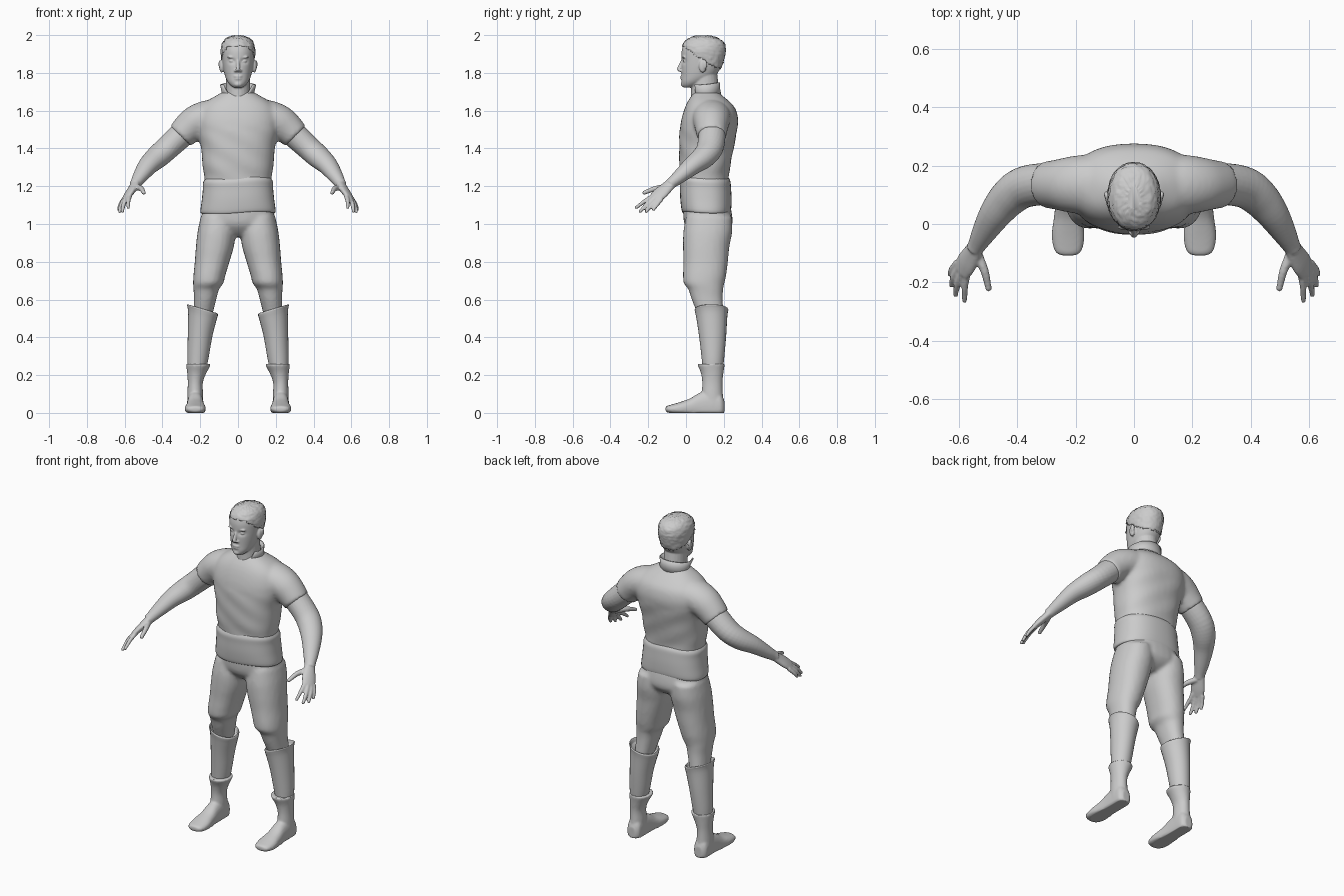
import bpy, bmesh, math, random
from mathutils import Vector, Matrix

random.seed(4)
grey = bpy.data.materials.new("grey")
grey.diffuse_color = (0.6, 0.6, 0.6, 1)


def spline(rows, n):
    """Smoothly interpolate rows of numbers."""
    out = []
    for i in range(len(rows) - 1):
        p = [rows[max(0, min(len(rows) - 1, i + k))] for k in (-1, 0, 1, 2)]
        for s in range(n):
            t = s / n
            out.append([b + .5 * t * (c - a + t * (2*a - 5*b + 4*c - d + t * (3*(b - c) + d - a)))
                        for a, b, c, d in zip(*p)])
    return out + [list(rows[-1])]


def loft(bm, rows, axes=None, ref=(0, 0, 1), sides=24, power=2.0, n=4, cap=True):
    """Skin rings (x, y, z, radius a, radius b) along a path."""
    rows = spline(rows, n)
    ctr = [Vector(r[:3]) for r in rows]
    rings = []
    for i, r in enumerate(rows):
        if axes:
            a, b = Vector(axes[0]), Vector(axes[1])
        else:
            t = (ctr[min(i + 1, len(ctr) - 1)] - ctr[max(i - 1, 0)]).normalized()
            a = t.cross(Vector(ref)).normalized()
            b = a.cross(t)
        ring = []
        for k in range(sides):
            w = 2 * math.pi * k / sides
            c, s = math.cos(w), math.sin(w)
            c, s = (math.copysign(abs(v) ** (2 / power), v) for v in (c, s))
            ring.append(bm.verts.new(ctr[i] + a * c * r[3] + b * s * r[4]))
        rings.append(ring)
    for p, q in zip(rings, rings[1:]):
        for k in range(sides):
            bm.faces.new((p[k], p[k-1], q[k-1], q[k]))
    if cap:
        bm.faces.new(rings[0])
        bm.faces.new(rings[-1][::-1])


def boxes(rows):
    """Rows (z, x0, x1, y0, y1) to ring rows."""
    return [((a + b) / 2, (c + d) / 2, z, (b - a) / 2, (d - c) / 2) for z, a, b, c, d in rows]


def centred(rows):
    return boxes([(z, -w, w, c, d) for z, w, c, d in rows])


def ball(bm, pos, size):
    bmesh.ops.create_icosphere(bm, subdivisions=3, radius=1,
                               matrix=Matrix.Translation(pos) @ Matrix.Diagonal((*size, 1)))


def mirror(bm):
    dup = bmesh.ops.duplicate(bm, geom=bm.verts[:] + bm.edges[:] + bm.faces[:])["geom"]
    for v in dup:
        if isinstance(v, bmesh.types.BMVert):
            v.co.x *= -1


def finish(bm, name, voxel=0, smooth=3, thick=0):
    bmesh.ops.recalc_face_normals(bm, faces=bm.faces)
    me = bpy.data.meshes.new(name)
    bm.to_mesh(me)
    bm.free()
    ob = bpy.data.objects.new(name, me)
    bpy.context.collection.objects.link(ob)
    me.materials.append(grey)
    me.polygons.foreach_set("use_smooth", [True] * len(me.polygons))
    if thick:
        ob.modifiers.new("thickness", "SOLIDIFY").thickness = thick
    if voxel:
        m = ob.modifiers.new("blend", "REMESH")
        m.mode, m.voxel_size, m.use_smooth_shade = "VOXEL", voxel, True
        m = ob.modifiers.new("soften", "SMOOTH")
        m.factor, m.iterations = .5, smooth
    return ob


FLAT = ((1, 0, 0), (0, 1, 0))

# jacket: short sleeves mirrored, then the torso
bm = bmesh.new()
loft(bm, [(.08, .13, 1.58, .10, .085), (.16, .135, 1.565, .103, .09), (.22, .135, 1.54, .096, .09),
          (.265, .135, 1.505, .086, .084), (.305, .135, 1.465, .079, .075)])
mirror(bm)
loft(bm, centred([(1.19, .175, -.025, .225), (1.25, .178, -.028, .226), (1.31, .188, -.034, .235),
                  (1.40, .195, -.036, .252), (1.48, .213, -.034, .268), (1.55, .222, -.025, .276),
                  (1.61, .205, -.008, .262), (1.65, .165, .01, .228), (1.68, .115, .03, .192),
                  (1.70, .08, .045, .17)]), FLAT, sides=40, power=2.35)
for v in bm.verts:  # shallow cloth folds
    if v.co.z < 1.5 and abs(v.co.x) < .22:
        v.co.y += .002 * math.sin(50 * v.co.z + 30 * v.co.x)
finish(bm, "jacket", .011, 5)

# waistband with a soft upper lip
bm = bmesh.new()
loft(bm, centred([(1.09, .17, 0, .21), (1.062, .185, -.012, .222), (1.07, .199, -.022, .238),
                  (1.13, .192, -.03, .241), (1.19, .186, -.032, .238), (1.225, .185, -.033, .234),
                  (1.245, .174, -.025, .222)]), FLAT, sides=40, power=2.4)
for v in bm.verts:  # uneven lip and hem
    v.co.z += .006 * math.sin(14 * v.co.x + 9 * v.co.y)
finish(bm, "waistband")

# collar standing round the neck, with flared open points at the front
bm = bmesh.new()
prev = None
for i in range(33):
    t = (i / 16 - 1) * 2.45
    f = (1 - math.cos(t)) / 2
    g = f ** 4
    s, c = math.sin(t), math.cos(t)
    col = [bm.verts.new((.092 * s, .107 + .08 * c, 1.68 - .05 * f)),
           bm.verts.new((.088 * s, .107 + .074 * c, 1.715 - .025 * f)),
           bm.verts.new(((.09 + .06 * g) * s, .107 + (.074 + .01 * g) * c, 1.75 - .025 * f + .015 * g))]
    if prev:
        for k in (0, 1):
            bm.faces.new((prev[k], col[k], col[k+1], prev[k+1]))
    prev = col
finish(bm, "collar", thick=.007)

# trousers: legs mirrored, then hips
bm = bmesh.new()
loft(bm, boxes([(1.04, .02, .197, .0, .243), (.96, .012, .214, -.014, .245), (.88, .022, .223, -.016, .23),
                (.80, .045, .229, -.014, .222), (.73, .066, .236, -.016, .213), (.685, .078, .238, -.012, .203),
                (.655, .1, .236, .012, .197), (.60, .115, .233, .03, .195), (.50, .14, .235, .07, .2)]),
     FLAT, power=2.2)
mirror(bm)
loft(bm, centred([(1.12, .182, -.012, .228), (1.06, .19, -.015, .242), (1.0, .187, -.008, .246),
                  (.96, .14, .02, .22), (.935, .07, .05, .18)]), FLAT, sides=32, power=2.3)
finish(bm, "trousers", .011, 4)

# boot shafts with slanted turned-over rims
bm = bmesh.new()
loft(bm, boxes([(.20, .18, .26, .09, .19), (.27, .16, .268, .085, .20), (.40, .137, .266, .07, .212),
                (.50, .117, .264, .055, .218), (.535, .108, .267, .048, .222), (.547, .107, .27, .046, .224),
                (.551, .113, .265, .052, .218), (.53, .122, .256, .062, .21)]), FLAT, sides=28)
for v in bm.verts:
    if v.co.z > .4:
        v.co.z += (v.co.x - .19) * .3 * min(1, (v.co.z - .4) / .1)
mirror(bm)
finish(bm, "boot_shafts")

# lower boots: ankle cuffs blended into flat-soled feet
bm = bmesh.new()
loft(bm, boxes([(.04, .183, .27, .085, .2), (.10, .185, .268, .083, .195), (.16, .186, .266, .086, .193),
                (.21, .168, .269, .079, .198), (.25, .146, .274, .063, .204), (.26, .146, .275, .063, .205)]),
     FLAT, sides=28)
loft(bm, [(.226, -.108, .02, .022, .012), (.226, -.098, .02, .042, .018), (.226, -.07, .02, .053, .026),
          (.226, -.03, .022, .056, .036), (.226, .02, .026, .049, .05), (.226, .07, .035, .044, .07),
          (.226, .12, .04, .043, .08), (.226, .17, .04, .043, .075), (.226, .19, .035, .038, .06),
          (.226, .203, .03, .022, .035)], ((1, 0, 0), (0, 0, 1)), power=2.3)
for v in bm.verts:
    v.co.z = max(v.co.z, 0)
mirror(bm)
finish(bm, "lower_boots", .0065, 3)

# arms with palm, thumb and fingers
bm = bmesh.new()
loft(bm, [(.24, .135, 1.53, .07, .07), (.31, .137, 1.462, .072, .068), (.38, .125, 1.397, .071, .064),
          (.43, .09, 1.352, .066, .06), (.475, .035, 1.31, .056, .05), (.515, -.03, 1.255, .042, .038),
          (.537, -.07, 1.222, .032, .03), (.548, -.088, 1.207, .029, .028)])
wide = (.55, .7, -.4)
loft(bm, [(.537, -.07, 1.222, .022, .028), (.555, -.102, 1.193, .021, .036),
          (.575, -.135, 1.163, .019, .042), (.592, -.163, 1.138, .014, .038)], ref=wide)
for base, mid, tip, r in [((.572, -.165, 1.153), (.58, -.215, 1.123), (.581, -.262, 1.088), .0115),
                          ((.588, -.163, 1.143), (.605, -.205, 1.106), (.612, -.242, 1.068), .012),
                          ((.599, -.148, 1.134), (.619, -.182, 1.1), (.626, -.21, 1.066), .0115),
                          ((.605, -.13, 1.132), (.625, -.155, 1.1), (.632, -.172, 1.076), .0105),
                          ((.54, -.095, 1.195), (.513, -.16, 1.188), (.499, -.22, 1.166), .0145)]:
    loft(bm, [(*base, r * 1.15, r * 1.15), (*mid, r, r), (*tip, r * .75, r * .75)], sides=12)
    ball(bm, tip, (r * .8,) * 3)
mirror(bm)
finish(bm, "arms_and_hands", .0055, 2)

# head: skull with eye sockets, neck, nose, lips, chin, ears
skull = centred([(1.722, .022, -.012, .03), (1.735, .04, -.021, .07), (1.755, .056, -.024, .11),
                 (1.785, .069, -.023, .155), (1.83, .079, -.024, .185), (1.88, .085, -.024, .2),
                 (1.92, .087, -.022, .207), (1.955, .08, -.01, .2), (1.98, .06, .018, .17),
                 (1.994, .02, .055, .125)])
bm = bmesh.new()
loft(bm, skull, FLAT, sides=64, power=2.15, n=6)
for v in bm.verts:
    if v.co.y < .06:
        d = ((abs(v.co.x) - .032) / .018) ** 2 + ((v.co.z - 1.862) / .012) ** 2
        v.co.y += .012 * math.exp(-d)
loft(bm, [(0, .11, 1.62, .075, .085), (0, .105, 1.68, .067, .078), (0, .1, 1.73, .064, .073),
          (0, .095, 1.80, .064, .07)], FLAT)
loft(bm, [(0, -.016, 1.872, .008, .008), (0, -.027, 1.845, .009, .011), (0, -.036, 1.818, .012, .012),
          (0, -.027, 1.806, .012, .008)], FLAT, sides=16)
ball(bm, (0, -.02, 1.782), (.024, .01, .006))
ball(bm, (0, -.019, 1.769), (.021, .01, .007))
ball(bm, (0, -.013, 1.74), (.022, .015, .015))
for s in (-1, 1):
    ball(bm, (.032 * s, -.004, 1.862), (.015, .012, .008))
    ball(bm, (.034 * s, -.011, 1.883), (.024, .01, .006))
    ball(bm, (.013 * s, -.025, 1.811), (.008, .01, .007))
    ball(bm, (.087 * s, .088, 1.835), (.012, .02, .034))
    ball(bm, (.096 * s, .1, 1.845), (.007, .013, .024))
finish(bm, "head", .0045, 2)

# short tousled hair above a curved, slanted hairline
bm = bmesh.new()
loft(bm, skull, FLAT, sides=64, power=2.15, n=6)
mid = Vector((0, .09, 1.89))
for v in bm.verts:
    v.co += (v.co - mid).normalized() * (.004 + random.uniform(-.0025, .0025))
low = [v for v in bm.verts if v.co.z < 1.94 - .65 * max(0, v.co.y) - 3 * v.co.x ** 2 + random.uniform(-.006, .006)]
bmesh.ops.delete(bm, geom=low, context="VERTS")
finish(bm, "hair", thick=.004)
